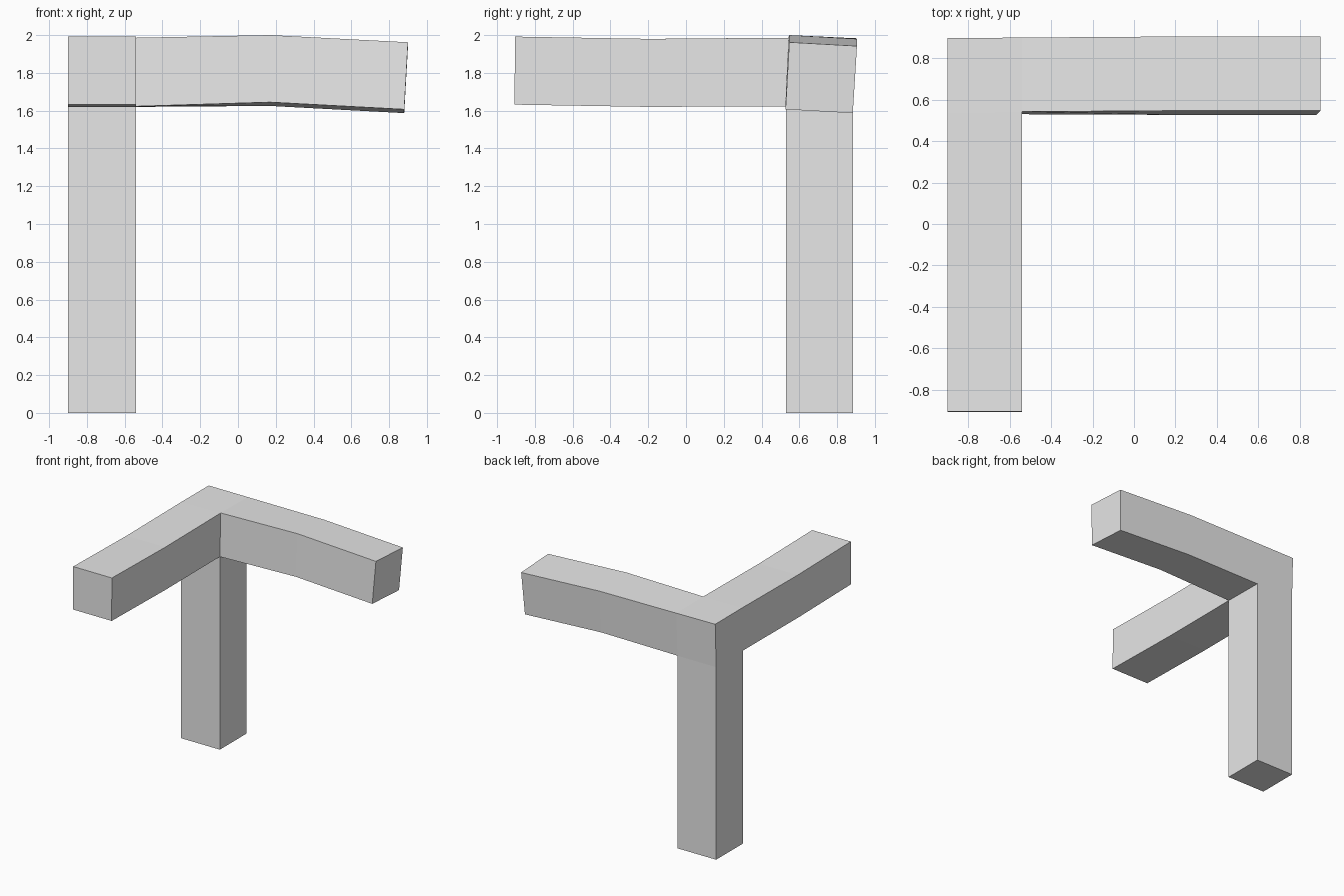
import bpy
import bmesh

cube = bpy.data.objects.get("Cube")
if cube:
    bpy.data.objects.remove(cube, do_unlink=True)

# Plain grey for the whole model
grey = bpy.data.materials.new("plain grey")
grey.use_nodes = True
grey.diffuse_color = (0.8, 0.8, 0.8, 1)
grey.node_tree.nodes["Principled BSDF"].inputs["Base Color"].default_value = (0.8, 0.8, 0.8, 1)

LEFT, RIGHT = -0.9, -0.54
bm = bmesh.new()


def ring(points):
    return [bm.verts.new(p) for p in points]


def bridge(a, b):
    for i in range(4):
        j = (i + 1) % 4
        bm.faces.new((a[i], a[j], b[j], b[i]))


def arm(start, sections):
    """Extend a beam from a joint face through its sections and cap the end."""
    for points in sections:
        end = ring(points)
        bridge(start, end)
        start = end
    bm.faces.new(start)


# Corner joint: rings run front-right, back-right, back-left, front-left
low = ring([(RIGHT, 0.53, 1.623), (RIGHT, 0.885, 1.62),
            (LEFT, 0.885, 1.62), (LEFT, 0.53, 1.623)])
high = ring([(RIGHT, 0.542, 1.986), (RIGHT, 0.9, 1.983),
             (LEFT, 0.897, 1.985), (LEFT, 0.535, 1.986)])
bm.faces.new(high)
bm.faces.new((low[1], low[2], high[2], high[1]))
bm.faces.new((low[2], low[3], high[3], high[2]))

# Upright leg
arm(low, [[(RIGHT, 0.53, 0), (RIGHT, 0.885, 0), (LEFT, 0.885, 0), (LEFT, 0.53, 0)]])

# Forward arm, sagging slightly in the middle
arm([low[0], low[3], high[3], high[0]],
    [[(RIGHT, y, z), (LEFT, y, z), (LEFT, y + 0.003, z + 0.36), (RIGHT, y + 0.003, z + 0.36)]
     for y, z in ((-0.2, 1.62), (-0.908, 1.632))])

# Sideways arm, twisted slightly and drooping at the end
arm([low[0], low[1], high[1], high[0]],
    [[(x, 0.527, z), (x, 0.883, z - 0.02),
      (x + lean, 0.905, z + 0.335), (x + lean, 0.547, z + 0.355)]
     for x, z, lean in ((0.17, 1.645, 0), (0.88, 1.607, 0.02))])

bmesh.ops.recalc_face_normals(bm, faces=bm.faces)
mesh = bpy.data.meshes.new("corner_beams")
bm.to_mesh(mesh)
bm.free()
mesh.materials.append(grey)
bpy.context.collection.objects.link(bpy.data.objects.new("corner_beams", mesh))
